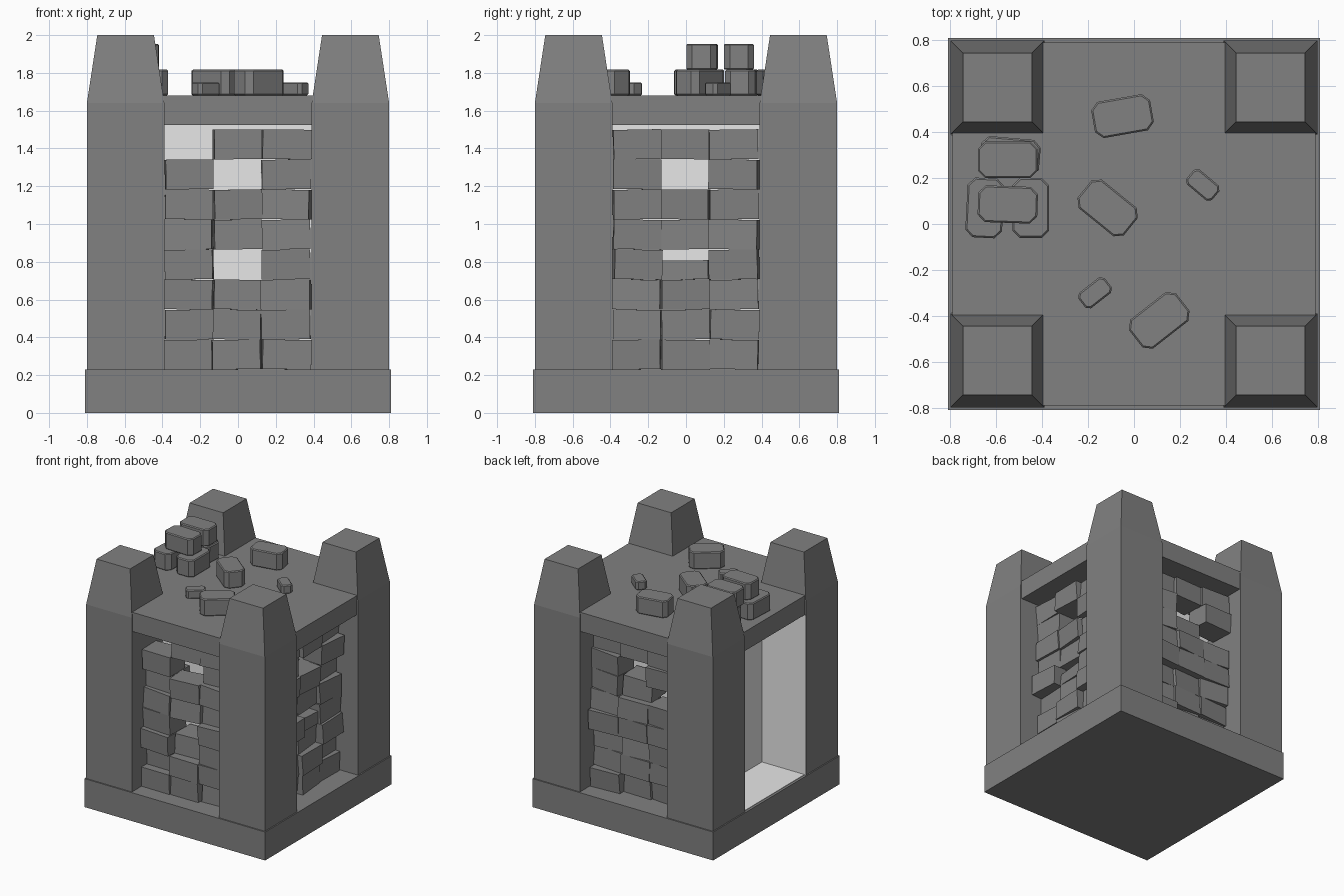
import bpy, bmesh, math, random
from mathutils import Matrix, Vector

random.seed(4)
if "Cube" in bpy.data.objects:
    bpy.data.objects.remove(bpy.data.objects["Cube"], do_unlink=True)


def material(name, value):
    mat = bpy.data.materials.new(name)
    mat.use_nodes = True
    colour = (value, value, value, 1)
    mat.diffuse_color = colour
    mat.node_tree.nodes["Principled BSDF"].inputs["Base Color"].default_value = colour
    return mat


STONE = material("dark_grey_stone", 0.22)
PALE = material("pale_grey_lining", 0.8)


def finish(name, bm, mat):
    bmesh.ops.recalc_face_normals(bm, faces=bm.faces)
    mesh = bpy.data.meshes.new(name)
    bm.to_mesh(mesh)
    bm.free()
    mesh.materials.append(mat)
    obj = bpy.data.objects.new(name, mesh)
    bpy.context.collection.objects.link(obj)
    return obj


def add_box(bm, low, high):
    low, high = Vector(low), Vector(high)
    size = high - low
    place = Matrix.Translation((low + high) / 2) @ Matrix.Diagonal((*size, 1))
    return bmesh.ops.create_cube(bm, size=1, matrix=place)["verts"]


def box(name, low, high, mat):
    bm = bmesh.new()
    add_box(bm, low, high)
    return finish(name, bm, mat)


# Base, roof slab and pale inner core
BASE_TOP, ROOF_LOW, ROOF_TOP = 0.23, 1.525, 1.68
box("base", (-0.81, -0.81, 0), (0.81, 0.81, BASE_TOP), STONE)
box("roof_slab", (-0.79, -0.79, ROOF_LOW), (0.79, 0.79, ROOF_TOP), STONE)
box("inner_core", (-0.41, -0.41, BASE_TOP - 0.01), (0.41, 0.41, ROOF_LOW + 0.01), PALE)

# Pale lining of the open alcove
box("alcove_floor", (-0.79, -0.39, BASE_TOP), (-0.41, 0.39, BASE_TOP + 0.004), PALE)
box("alcove_ceiling", (-0.78, -0.39, ROOF_LOW - 0.004), (-0.41, 0.39, ROOF_LOW), PALE)
for side, label in ((-1, "front"), (1, "back")):
    ys = sorted((side * 0.386, side * 0.392))
    box("alcove_side_" + label, (-0.798, ys[0], BASE_TOP), (-0.41, ys[1], ROOF_LOW), PALE)


# Corner pillars with tapered tops
def pillar(name, sx, sy):
    bm = bmesh.new()
    rings = []
    for half, z in ((0.205, 0), (0.205, 1.64), (0.15, 2.0)):
        rings.append([bm.verts.new((sx * 0.595 + dx * half, sy * 0.595 + dy * half, z))
                      for dx, dy in ((-1, -1), (1, -1), (1, 1), (-1, 1))])
    for lower, upper in zip(rings, rings[1:]):
        for i in range(4):
            j = (i + 1) % 4
            bm.faces.new((lower[i], lower[j], upper[j], upper[i]))
    bm.faces.new(rings[0])
    bm.faces.new(rings[-1])
    finish(name, bm, STONE)


for sx, xn in ((-1, "right"), (1, "left")):
    for sy, yn in ((-1, "front"), (1, "back")):
        pillar(f"pillar_{yn}_{xn}", sx, sy)


# Loose brick walls: holes are (column, row), short bricks fill a part of their row
COLUMNS = (-0.385, -0.13, 0.125, 0.385)
ROWS, ROW_HEIGHT = 8, 0.159


def brick_wall(name, angle, holes, short=()):
    bm = bmesh.new()
    for row in range(ROWS):
        for col in range(3):
            if (col, row) in holes:
                continue
            z = BASE_TOP + row * ROW_HEIGHT
            height = 0.1 if (col, row) in short else ROW_HEIGHT - 0.002
            face = -0.655 + random.uniform(-0.045, 0.045)
            verts = add_box(bm, (COLUMNS[col], face, z),
                            (COLUMNS[col + 1] - 0.002, face + 0.19, z + height))
            centre = sum((v.co for v in verts), Vector()) / 8
            turn = (Matrix.Rotation(math.radians(random.uniform(-5, 5)), 3, "Z")
                    @ Matrix.Rotation(math.radians(random.uniform(-1.2, 1.2)), 3, "Y"))
            bmesh.ops.rotate(bm, verts=verts, cent=centre, matrix=turn)
            for v in verts:
                v.co.y += random.uniform(-0.01, 0.01)
                v.co.z = max(v.co.z, BASE_TOP)
    bmesh.ops.rotate(bm, verts=bm.verts, matrix=Matrix.Rotation(angle, 3, "Z"))
    finish(name, bm, STONE)


brick_wall("brick_wall_front", 0, {(0, 7), (1, 6), (1, 3)})
brick_wall("brick_wall_left", math.pi / 2, {(1, 6)}, {(1, 3)})
brick_wall("brick_wall_back", math.pi, {(1, 6), (2, 5)})


# Rubble stones with cut corners
def rubble(name, x, y, z, length, width, height, degrees):
    bm = bmesh.new()
    add_box(bm, (-length / 2, -width / 2, 0), (length / 2, width / 2, height))
    upright = [e for e in bm.edges if abs(e.verts[0].co.z - e.verts[1].co.z) > 0.01]
    bmesh.ops.bevel(bm, geom=upright, offset=width * 0.2, segments=1, affect="EDGES")
    rims = [e for e in bm.edges if abs(e.verts[0].co.z - e.verts[1].co.z) < 0.001]
    bmesh.ops.bevel(bm, geom=rims, offset=0.007, segments=1, affect="EDGES")
    obj = finish(name, bm, STONE)
    obj.location = (x, y, z)
    obj.rotation_euler.z = math.radians(degrees)


BIG = (0.26, 0.16, 0.137)
SMALL = (0.145, 0.085, 0.07)
STACK_TOP = ROOF_TOP + 0.137
for name, x, y, z, size, degrees in (
        ("loose_stone_back", -0.05, 0.47, ROOF_TOP, BIG, 10),
        ("loose_stone_middle", -0.115, 0.07, ROOF_TOP, BIG, -39),
        ("loose_stone_front", 0.11, -0.42, ROOF_TOP, BIG, 38),
        ("small_stone_left", 0.30, 0.17, ROOF_TOP, SMALL, -40),
        ("small_stone_front", -0.17, -0.30, ROOF_TOP, SMALL, 38),
        ("pile_stone_outer", -0.65, 0.07, ROOF_TOP, BIG, 87),
        ("pile_stone_inner", -0.45, 0.07, ROOF_TOP, BIG, 90),
        ("pile_stone_back", -0.54, 0.295, ROOF_TOP, BIG, -5),
        ("pile_top_back", -0.55, 0.28, STACK_TOP, BIG, 0),
        ("pile_top_front", -0.55, 0.085, STACK_TOP, BIG, -2)):
    rubble(name, x, y, z, *size, degrees)
